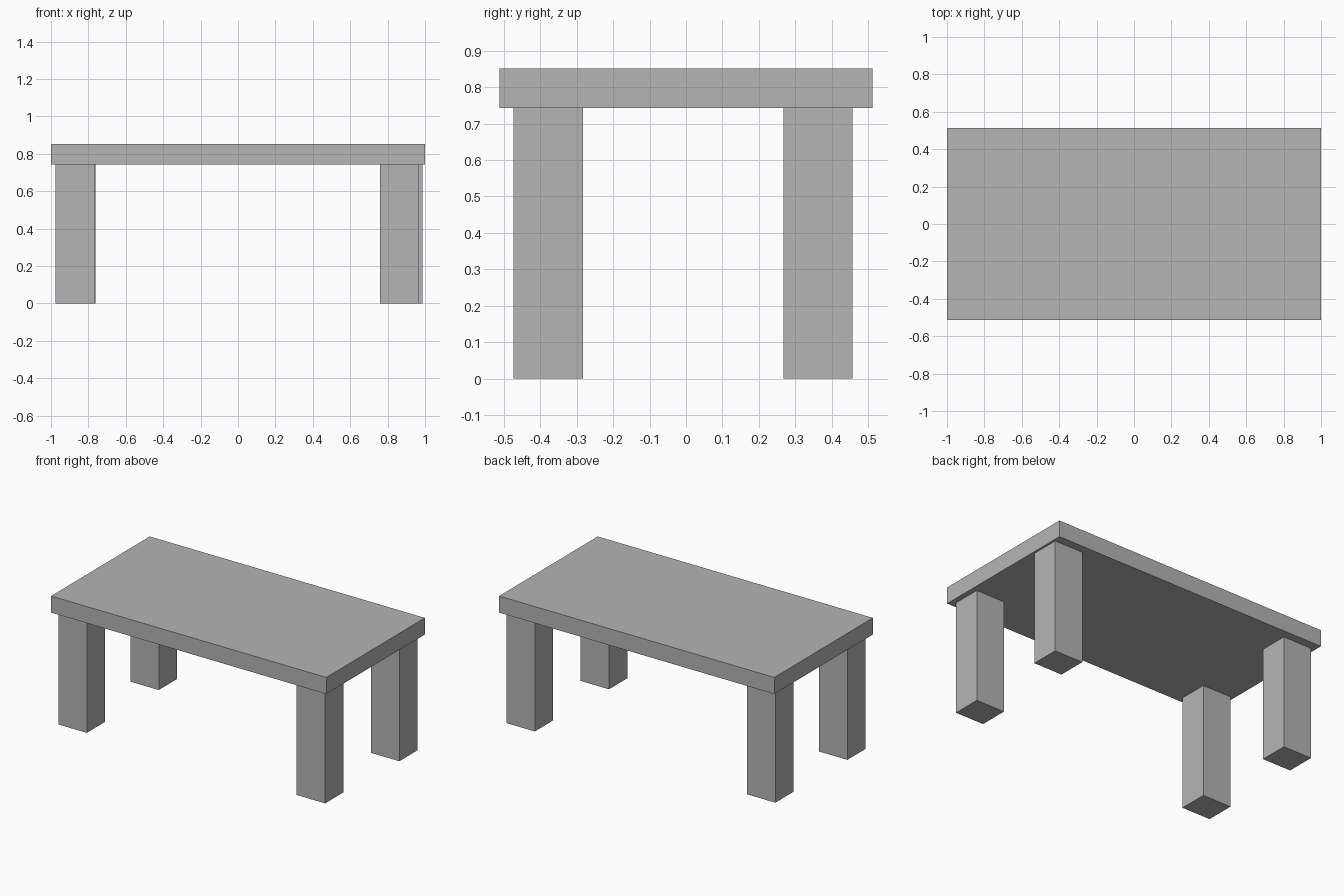
import bpy

default = bpy.data.objects.get("Cube")
if default:
    bpy.data.objects.remove(default, do_unlink=True)

# Single grey finish for the whole table
grey = bpy.data.materials.new("plain grey")
grey.use_nodes = True
colour = (0.46, 0.46, 0.46, 1)
grey.diffuse_color = colour
grey.node_tree.nodes["Principled BSDF"].inputs["Base Color"].default_value = colour


def box(name, x, y, z):
    """Box spanning the given (low, high) range on each axis."""
    spans = (x, y, z)
    bpy.ops.mesh.primitive_cube_add(size=1, location=[(a + b) / 2 for a, b in spans])
    obj = bpy.context.object
    obj.name = name
    obj.scale = [b - a for a, b in spans]
    bpy.ops.object.transform_apply(location=False, rotation=False, scale=True)
    obj.data.materials.append(grey)
    return obj


LEG_WIDTH, LEG_DEPTH = 0.207, 0.19
UNDERSIDE, TOP = 0.743, 0.852

# Table top
box("table_top", (-1, 1), (-0.512, 0.512), (UNDERSIDE, TOP))

# Legs, set slightly unevenly under the corners: low x and low y of each
legs = {
    "front_right_leg": (-0.975, -0.473),
    "front_left_leg": (0.758, -0.473),
    "back_right_leg": (-0.97, 0.267),
    "back_left_leg": (0.779, 0.267),
}
for name, (x, y) in legs.items():
    box(name, (x, x + LEG_WIDTH), (y, y + LEG_DEPTH), (0, UNDERSIDE))
